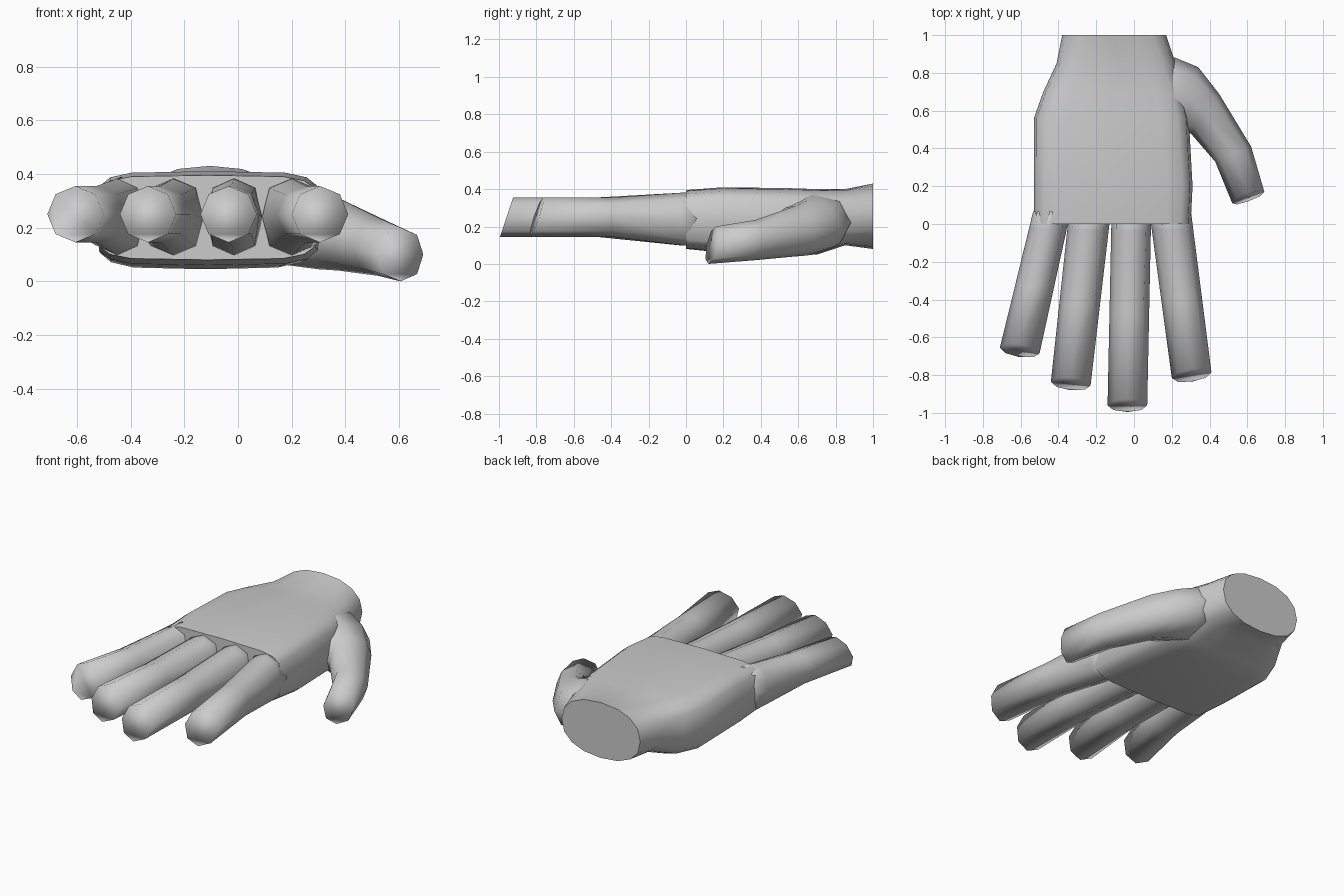
import bpy, bmesh, math
from mathutils import Vector

cube = bpy.data.objects.get("Cube")
if cube:
    bpy.data.objects.remove(cube, do_unlink=True)

GREY = (0.6, 0.6, 0.6, 1)
skin = bpy.data.materials.new("plain grey")
skin.use_nodes = True
skin.diffuse_color = GREY
skin.node_tree.nodes["Principled BSDF"].inputs["Base Color"].default_value = GREY


def rounded(v, power):
    return math.copysign(abs(v) ** (2 / power), v)


def loft(name, rings, sides, angle):
    """Skin rings (end_a, end_b, z_low, z_high, squareness, slant) into a closed part."""
    bm = bmesh.new()
    loops = []
    for a, b, low, high, power, slant in rings:
        a, b = Vector(a), Vector(b)
        mid, half = (a + b) / 2, (b - a) / 2
        loop = []
        for i in range(sides):
            t = math.tau * i / sides
            u, w = rounded(math.cos(t), power), rounded(math.sin(t), power)
            p = mid + half * u
            z = (low + high) / 2 + (high - low) / 2 * w
            loop.append(bm.verts.new((p.x, p.y + slant * w, z)))
        loops.append(loop)
    for p, q in zip(loops, loops[1:]):
        for i in range(sides):
            j = (i + 1) % sides
            bm.faces.new((p[i], p[j], q[j], q[i]))
    bm.faces.new(loops[0])
    bm.faces.new(loops[-1])
    bmesh.ops.recalc_face_normals(bm, faces=bm.faces)
    mesh = bpy.data.meshes.new(name)
    bm.to_mesh(mesh)
    bm.free()
    mesh.materials.append(skin)
    ob = bpy.data.objects.new(name, mesh)
    bpy.context.collection.objects.link(ob)
    bpy.ops.object.select_all(action='DESELECT')
    ob.select_set(True)
    bpy.context.view_layer.objects.active = ob
    bpy.ops.object.shade_smooth_by_angle(angle=math.radians(angle))
    return ob


# Palm and wrist: y, left x, right x, bottom, top, squareness
palm = [(0.0, -0.53, 0.30, 0.08, 0.395, 5), (0.2, -0.53, 0.31, 0.06, 0.41, 5),
        (0.56, -0.53, 0.29, 0.045, 0.405, 4.5), (0.7, -0.48, 0.26, 0.05, 0.40, 4),
        (0.85, -0.41, 0.22, 0.10, 0.40, 3), (1.0, -0.38, 0.17, 0.08, 0.43, 2.3)]
loft("palm", [((l, y), (r, y), lo, hi, p, 0) for y, l, r, lo, hi, p in palm], 16, 60)

# Fingers: base centre x, base half width, tip centre x, tip y, tip skew
fingers = {"index_finger": (0.20, 0.11, 0.305, -0.80, 0.015),
           "middle_finger": (-0.015, 0.105, -0.035, -0.96, 0),
           "ring_finger": (-0.24, 0.11, -0.335, -0.845, -0.01),
           "little_finger": (-0.45, 0.10, -0.605, -0.67, -0.015)}
for name, (bx, bw, tx, ty, skew) in fingers.items():
    rings = []
    for f, low, high, power, slant in ((-0.1, 0.09, 0.39, 2.6, 0), (0.04, 0.10, 0.38, 2.4, 0),
                                       (0.5, 0.145, 0.355, 2, 0), (1, 0.145, 0.355, 2, 0.035)):
        x, y, w = bx + (tx - bx) * f, ty * f, bw + (0.105 - bw) * f
        s = skew * max(f, 0)
        rings.append(((x - w, y - s), (x + w, y + s), low, high, power, slant))
    loft(name, rings, 8, 100)

# Thumb, from inside the palm out to the tip
loft("thumb", [((0.10, 0.90), (0.05, 0.50), 0.10, 0.38, 2, 0),
               ((0.22, 0.88), (0.15, 0.48), 0.06, 0.38, 2, 0),
               ((0.34, 0.83), (0.26, 0.47), 0.045, 0.34, 2, 0),
               ((0.45, 0.69), (0.30, 0.48), 0.04, 0.31, 2.2, 0),
               ((0.62, 0.41), (0.43, 0.33), 0.02, 0.235, 2.2, 0),
               ((0.69, 0.17), (0.52, 0.11), 0.0, 0.20, 2.2, 0.02)], 8, 100)
